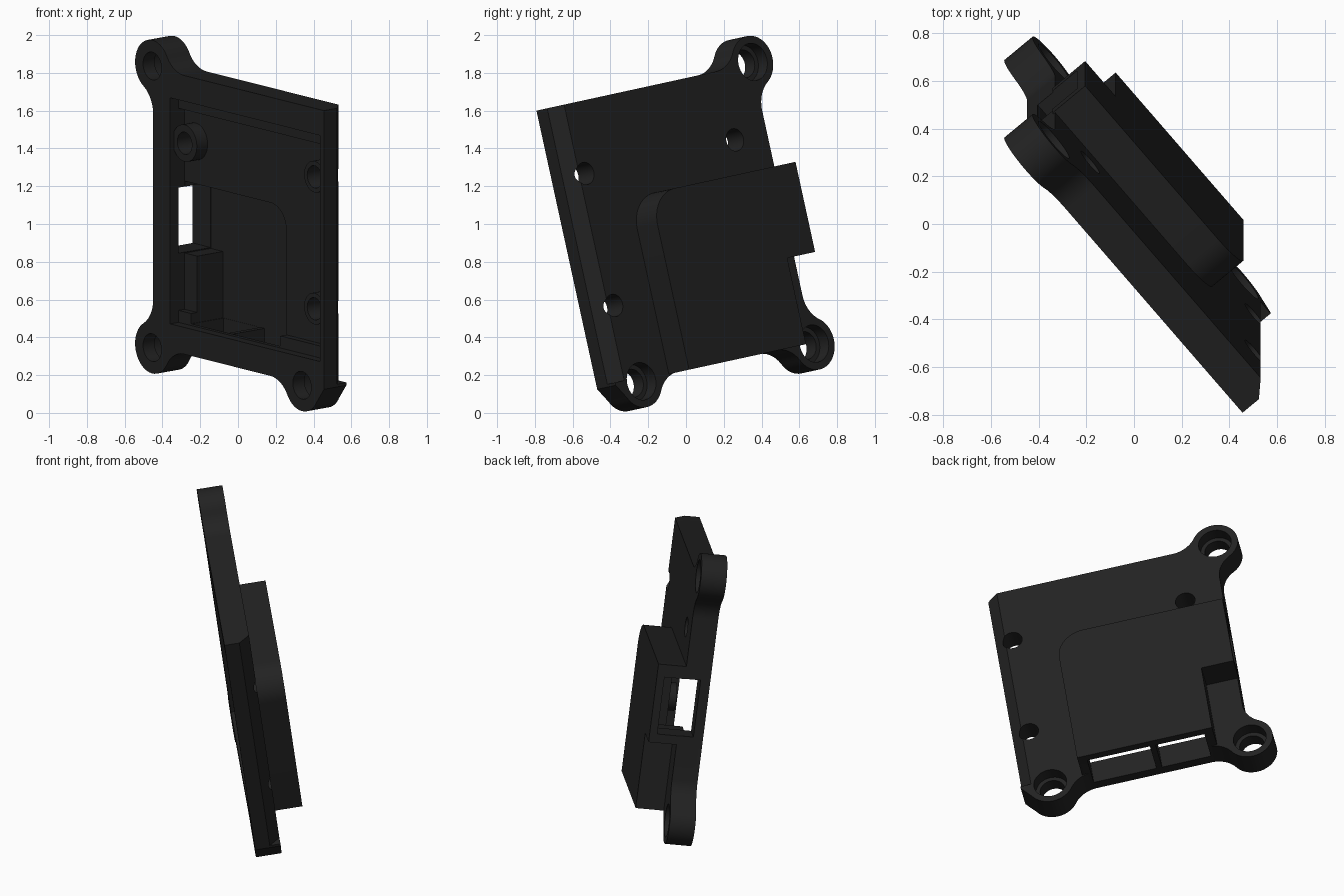
import bpy, bmesh, math
from mathutils import Matrix, Vector

if "Cube" in bpy.data.objects:
    bpy.data.objects.remove(bpy.data.objects["Cube"])

mat = bpy.data.materials.new("black plastic")
mat.diffuse_color = (0.016, 0.016, 0.016, 1)
mat.use_nodes = True
mat.node_tree.nodes["Principled BSDF"].inputs["Base Color"].default_value = mat.diffuse_color

# tilted frame of the plate: u across, v up, w towards the open side
v = Vector((0, -0.213, 0.977)).normalized()
u = Vector((0.646, -0.745, -0.1625))
u = (u - v * u.dot(v)).normalized()
w = u.cross(v)
FRAME = Matrix((u, v, w)).transposed().to_4x4()
FRAME.translation = (0, 0, 1)


def arc(cx, cy, r, a0, a1, n=12):
    return [(cx + r * math.cos(math.radians(a0 + (a1 - a0) * i / n)),
             cy + r * math.sin(math.radians(a0 + (a1 - a0) * i / n))) for i in range(n + 1)]


def rect(x0, x1, y0, y1):
    return [(x0, y0), (x1, y0), (x1, y1), (x0, y1)]


def circle(cx, cy, r):
    return arc(cx, cy, r, 0, 360, 40)[:-1]


def prism(name, pts, z0, z1, along_v=False):
    bm = bmesh.new()
    f = bm.faces.new([bm.verts.new((x, y, z0)) for x, y in pts])
    ext = bmesh.ops.extrude_face_region(bm, geom=[f])["geom"]
    for e in ext:
        if isinstance(e, bmesh.types.BMVert):
            e.co.z = z1
    if along_v:
        for p in bm.verts:
            p.co = (p.co.x, p.co.z, p.co.y)
    bmesh.ops.recalc_face_normals(bm, faces=bm.faces)
    me = bpy.data.meshes.new(name)
    bm.to_mesh(me)
    bm.free()
    me.materials.append(mat)
    ob = bpy.data.objects.new(name, me)
    bpy.context.collection.objects.link(ob)
    return ob


def combine(tool, op):
    m = plate.modifiers.new(op, "BOOLEAN")
    m.operation, m.solver, m.object = op, "EXACT", tool
    bpy.context.view_layer.objects.active = plate
    bpy.ops.object.modifier_apply(modifier=m.name)
    bpy.data.objects.remove(tool)


def cut(pts, z0, z1, along_v=False):
    combine(prism("cutter", pts, z0, z1, along_v), "DIFFERENCE")


def add(pts, z0, z1):
    combine(prism("addition", pts, z0, z1), "UNION")


# plate outline with filleted mounting lugs
LEFT, RIGHT, EDGE = -0.612, 0.787, 0.755
LU, LV, LR, R = 0.62, 0.763, 0.14, 0.165
dy = R + EDGE - LV
dx = math.sqrt((R + LR) ** 2 - dy ** 2)
a1 = math.degrees(math.atan2(dy, dx))
ex = LEFT - R + LU
ey = -math.sqrt((R + LR) ** 2 - ex ** 2)
a2 = math.degrees(math.atan2(ey, ex)) % 360
corner = (arc(-LU + dx, EDGE + R, R, 270, 180 + a1)
          + arc(-LU, LV, LR, a1, a2, 28)[1:]
          + arc(LEFT - R, LV + ey, R, a2 - 180, 0)[1:])
RU = 0.607
outline = ([(RIGHT, EDGE)] + corner + [(x, -y) for x, y in reversed(corner)]
           + arc(RU - dx, -EDGE - R, R, 90, a1)
           + arc(RU, -LV, LR, 180 + a1, 330, 20)[1:] + [(RIGHT, -EDGE)])
plate = prism("mounting_plate", outline, -0.085, 0.07)

# bevel along the right rear edge
cut([(RIGHT + 0.02, 0.0), (RIGHT - 0.085, -0.105), (RIGHT + 0.02, -0.105)], -0.74, 0.9, True)

# rear housing with one rounded corner and a notch
add([(0.41, -0.757)] + arc(0.24, 0.028, 0.17, 0, 90)
    + [(-0.618, 0.198), (-0.618, -0.29), (-0.42, -0.29), (-0.42, -0.757)], -0.255, -0.075)

# stepped tray in the open side
cut(rect(-0.473, 0.753, -0.61, 0.615), 0.012, 0.2)
cut(rect(-0.473, 0.753, -0.545, 0.55), -0.03, 0.1)

# screw posts inside the tray
POSTS = [(-0.384, 0.38, 0.1), (0.68, 0.375, 0.085), (0.68, -0.34, 0.085)]
for x, y, r in POSTS:
    add(circle(x, y, r), -0.034, 0.045)

# deep pocket, side window and two bottom ports
cut([(0.36, -0.6)] + arc(0.23, 0.02, 0.13, 0, 90)
    + [(-0.47, 0.15), (-0.47, -0.24), (-0.37, -0.24), (-0.37, -0.6)], -0.21, 0.03)
cut(rect(-0.8, -0.44, -0.235, 0.12), -0.209, 0.011)
for x0, x1 in ((-0.03, 0.355), (-0.365, -0.065)):
    cut(rect(x0, x1, -0.95, -0.58), -0.209, 0.011)

# screw holes and counterbored lug holes
for x, y, r in POSTS:
    cut(circle(x, y, 0.06), -0.2, 0.2)
for x, y in ((-LU, LV), (-LU, -LV), (RU, -LV)):
    cut(circle(x, y, 0.075), -0.2, 0.2)
    cut(circle(x, y, 0.1), -0.2, -0.01)

plate.matrix_world = FRAME
bpy.ops.object.select_all(action="DESELECT")
plate.select_set(True)
bpy.context.view_layer.objects.active = plate
bpy.ops.object.shade_smooth_by_angle(angle=math.radians(30))
